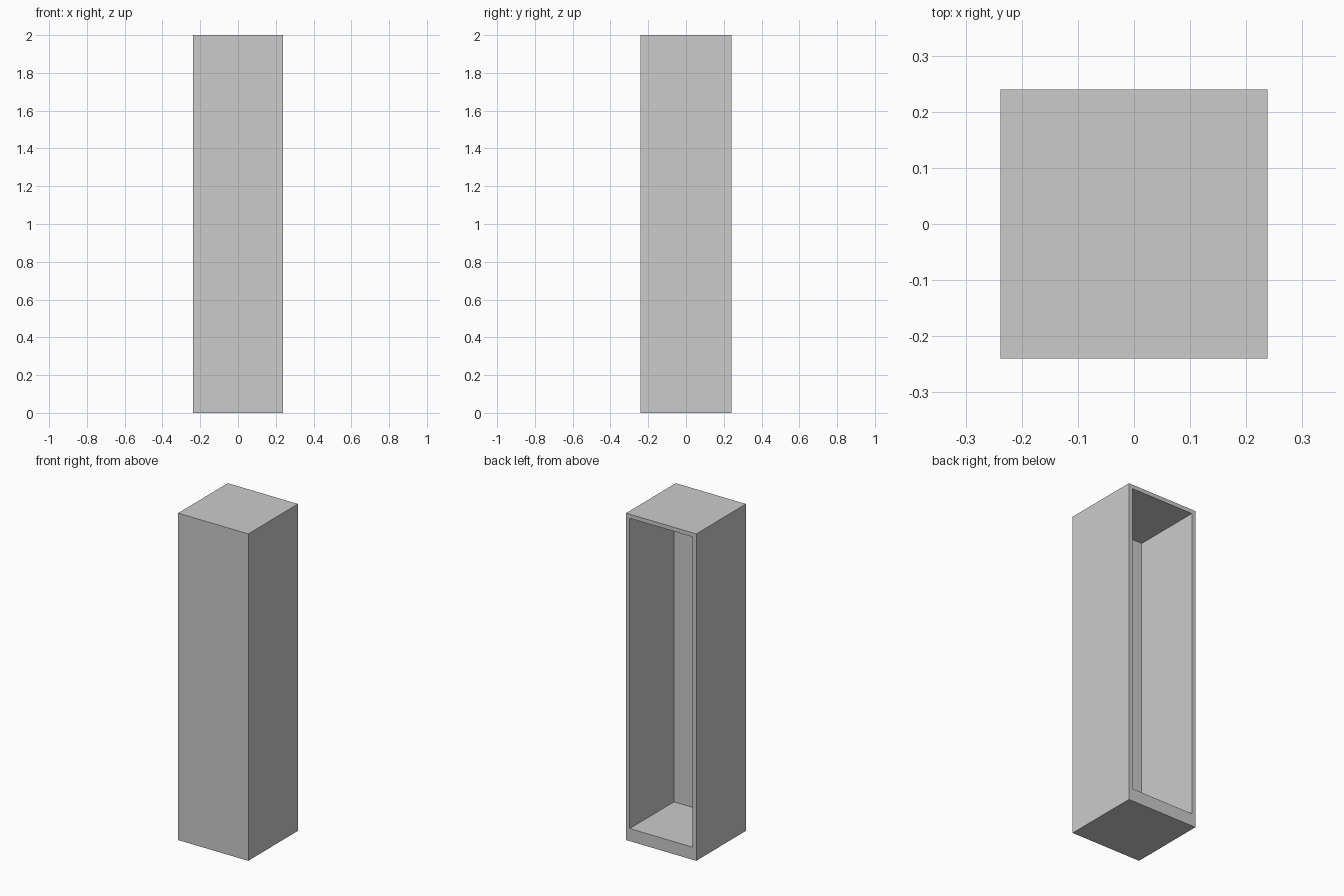
import bpy, bmesh
from mathutils import Vector

if "Cube" in bpy.data.objects:
    bpy.data.objects.remove(bpy.data.objects["Cube"])

WIDTH, DEPTH, HEIGHT = 0.475, 0.48, 2.0
SIDE, TOP, BOTTOM, FRONT = 0.035, 0.025, 0.077, 0.052   # wall thicknesses

bm = bmesh.new()

# Outer block standing on the ground
bmesh.ops.create_cube(bm, size=1)
for v in bm.verts:
    v.co = Vector((v.co.x * WIDTH, v.co.y * DEPTH, (v.co.z + 0.5) * HEIGHT))
bm.normal_update()

# Frame around the open back, with a thicker plinth than roof
back = max(bm.faces, key=lambda f: f.calc_center_median().y)
bmesh.ops.inset_individual(bm, faces=[back], thickness=SIDE)
for v in back.verts:
    v.co.z = HEIGHT - TOP if v.co.z > HEIGHT / 2 else BOTTOM

# Deep cavity reaching the inside of the front wall
inner = bmesh.ops.extrude_discrete_faces(bm, faces=[back])["faces"][0]
for v in inner.verts:
    v.co.y = -DEPTH / 2 + FRONT
bmesh.ops.recalc_face_normals(bm, faces=bm.faces)

mesh = bpy.data.meshes.new("cabinet_shell")
bm.to_mesh(mesh)
bm.free()
bpy.context.collection.objects.link(bpy.data.objects.new("cabinet_shell", mesh))
